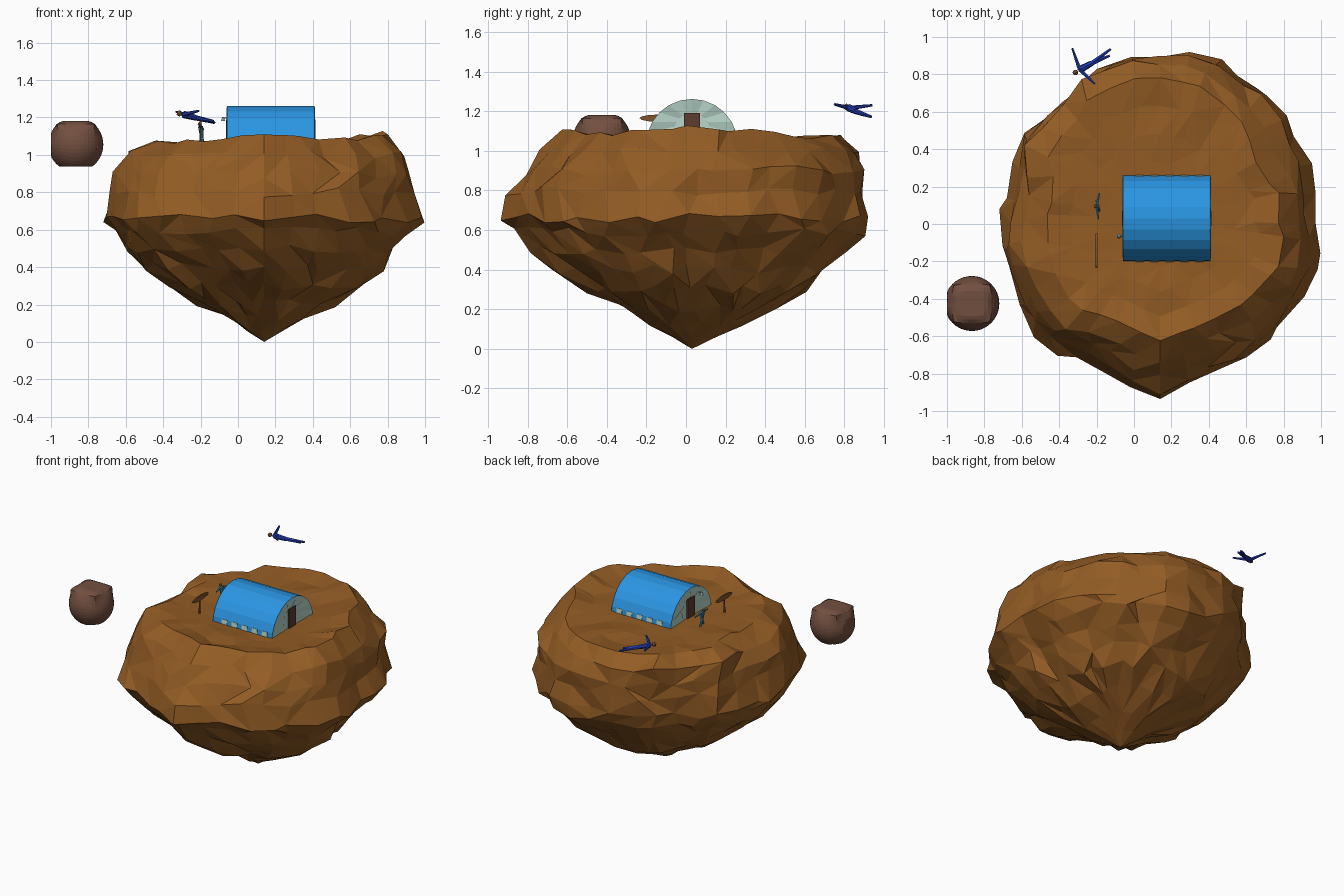
import bpy, bmesh, math, random
from mathutils import Vector, noise, Matrix

if "Cube" in bpy.data.objects:
    bpy.data.objects.remove(bpy.data.objects["Cube"])

random.seed(4)


def mat(name, *c):
    m = bpy.data.materials.new(name)
    m.diffuse_color = (*c, 1)
    m.use_nodes = True
    m.node_tree.nodes["Principled BSDF"].inputs["Base Color"].default_value = m.diffuse_color
    return m


ROCK = mat("rock brown", .29, .107, .018)
ROOF = mat("roof blue", .024, .305, .77)
WALL = mat("pale wall", .47, .66, .58)
MOON = mat("boulder brown", .17, .078, .05)
DOOR = mat("door brown", .11, .045, .028)
WOOD = mat("sign wood", .22, .09, .025)
SUIT = mat("flyer blue", .015, .045, .42)
TEAL = mat("walker teal", .045, .25, .43)
SKIN = mat("skin", .3, .14, .07)


def finish(name, bm, m):
    bmesh.ops.recalc_face_normals(bm, faces=bm.faces)
    me = bpy.data.meshes.new(name)
    bm.to_mesh(me)
    bm.free()
    me.materials.append(m)
    ob = bpy.data.objects.new(name, me)
    bpy.context.collection.objects.link(ob)
    return ob


def limb(bm, a, b, r1, r2, n=6):
    a, b = Vector(a), Vector(b)
    d = b - a
    M = Matrix.Translation((a + b) / 2) @ d.to_track_quat('Z', 'Y').to_matrix().to_4x4()
    bmesh.ops.create_cone(bm, cap_ends=True, segments=n, radius1=r1, radius2=r2, depth=d.length, matrix=M)


def box(bm, c, s, rot=None):
    M = Matrix.Translation(c) @ (rot or Matrix()) @ Matrix.Diagonal((*s, 1))
    bmesh.ops.create_cube(bm, size=1, matrix=M)


# --- floating rock: plan outline by angle, side profile by direction ---
CX, CY = .14, .03
plan = [.83, .85, .83, .89, .86, .90, .86, .87, .85, .80, .87, .82,
        .84, .85, .88, .91, .85, .88, .97, .89, .88, .89, .89, .89]
# z, reach to right, back, left, front
prof = [(.06, .1, .13, .1, .11), (.13, .22, .25, .2, .24), (.21, .39, .42, .38, .37),
        (.3, .54, .58, .54, .56), (.4, .64, .67, .66, .70), (.5, .69, .77, .75, .82),
        (.59, .77, .87, .81, .92), (.66, .86, .87, .86, .97), (.8, .81, .86, .85, .945),
        (.9, .81, .87, .82, .86), (1.0, .77, .84, .74, .76), (1.068, .67, .76, .60, .65)]
TOPS = [.86, .87, .86, .97]
N = 36


def plan_r(a):
    t = a / (2 * math.pi) * 24
    i = int(t)
    return plan[i % 24] * (1 - t + i) + plan[(i + 1) % 24] * (t - i)


def rock_ring(bm, row):
    out = []
    for k in range(N):
        a = 2 * math.pi * k / N
        c, s = math.cos(a), math.sin(a)
        fx = row[1] / TOPS[0] if c > 0 else row[3] / TOPS[2]
        fy = row[2] / TOPS[1] if s > 0 else row[4] / TOPS[3]
        r = plan_r(a) * (fx * c * c + fy * s * s)
        z = row[0]
        if z > .95:     # shoulder: tighter at back right, fuller on the left corners
            r *= 1 + (-.08 if c > 0 and s > 0 else .055 if c < 0 else 0) * abs(2 * c * s)
        if z > 1.05:
            z += .055 * max(0, c) ** 4 + .035 * max(0, -s) ** 6 + random.uniform(-.014, .012)
        else:
            z += random.uniform(-.025, .025) * min(1, z / .2)
        nz = noise.noise(Vector((c * 2.6, s * 2.6, z * 4)))
        r *= .995 + .05 * nz + random.uniform(-.02, .018)
        a += random.uniform(-.06, .06) * (abs(s) < .97)
        out.append(bm.verts.new((min(1, CX + r * math.cos(a)), max(-.943, CY + r * math.sin(a)), z)))
    return out


bm = bmesh.new()
rings = [rock_ring(bm, row) for row in prof]
for f in (.8, .6, .4, .2):     # plateau
    ring = []
    for v in rings[len(prof) - 1]:
        x, y = CX + (v.co.x - CX) * f, CY + (v.co.y - CY) * f
        bump = .02 * noise.noise(Vector((x * 5, y * 5, 3)))
        ring.append(bm.verts.new((x, y, 1.055 + bump * (f > .5) + (v.co.z - 1.055) * max(0, f - .5))))
    rings.append(ring)
tip = bm.verts.new((CX, CY, 0))
mid = bm.verts.new((CX, CY, 1.05))
for lo, hi in zip(rings, rings[1:]):
    for k in range(N):
        j = (k + 1) % N
        if random.random() < .5:
            bm.faces.new((lo[k], lo[j], hi[j]))
            bm.faces.new((lo[k], hi[j], hi[k]))
        else:
            bm.faces.new((lo[k], lo[j], hi[k]))
            bm.faces.new((lo[j], hi[j], hi[k]))
for k in range(N):
    j = (k + 1) % N
    bm.faces.new((tip, rings[0][j], rings[0][k]))
    bm.faces.new((mid, rings[-1][k], rings[-1][j]))
# fuse slivers into larger facets
bmesh.ops.remove_doubles(bm, verts=[v for v in bm.verts if v is not tip], dist=.05)
finish("floating_rock", bm, ROCK)

# --- drifting boulder: cube-sphere with flattened sides and raised top corners ---
bm = bmesh.new()
bmesh.ops.create_cube(bm, size=2)
bmesh.ops.subdivide_edges(bm, edges=bm.edges, cuts=9, use_grid_fill=True)
for v in bm.verts:
    c = v.co.copy()
    p = Vector([math.tan(t * math.pi / 4) for t in c]).normalized() * .147
    w = abs(c.x * c.y) ** 1.5 * max(c.z, 0) ** 3
    p += Vector((math.copysign(.012, c.x), math.copysign(.012, c.y), .024)) * w
    p.z = min(max(p.z, -.118), .126)
    p.x = max(p.x, -.133)
    v.co = p + Vector((-.867, -.425, 1.055))
finish("drifting_boulder", bm, MOON)

# --- hut ---
X0, X1, HY, HZ, R, S = -.06, .41, .03, 1.03, .232, 12


def arc(x, r, zc=HZ):
    return [(x, HY + r * math.cos(math.pi * i / S), zc + r * math.sin(math.pi * i / S)) for i in range(S + 1)]


def strip(bm, a, b):
    for i in range(S):
        bm.faces.new((a[i], a[i + 1], b[i + 1], b[i]))


bm = bmesh.new()
loops = [[bm.verts.new(p) for p in arc(x, r)] for x, r in ((X0, R), (X1, R), (X1, R - .008), (X0, R - .008))]
for i in range(4):
    strip(bm, loops[i], loops[(i + 1) % 4])
finish("hut_roof", bm, ROOF)

for name, x, d in (("left", X0, -1), ("right", X1, 1)):
    # fan-shaped end wall around a small porch arch
    bm = bmesh.new()
    outer = [bm.verts.new(p) for p in arc(x + d * .002, R)]
    inner = [bm.verts.new((p[0] - d * .012 * (i % 2), p[1], p[2])) for i, p in enumerate(arc(x - d * .004, .09, 1.1))]
    strip(bm, outer, inner)
    foot = [bm.verts.new((x - d * .004, HY + s * .09, HZ)) for s in (-1, 1)]
    bm.faces.new(inner + foot)
    bm.faces.new((outer[0], inner[0], foot[1]))
    bm.faces.new((outer[-1], inner[-1], foot[0]))
    finish(name + "_end_wall", bm, WALL)
    bm = bmesh.new()
    box(bm, (x - d * .001, HY, 1.11), (.009, .08, .16))
    finish(name + "_door", bm, DOOR)

# window rows along both sides
bm = bmesh.new()
for s in (-1, 1):
    for i in range(5):
        box(bm, (.03 + i * .08, HY + s * (R - .005), 1.073), (.042, .006, .032),
            Matrix.Rotation(s * math.radians(8), 4, 'X'))
finish("side_windows", bm, WALL)

# lamp beside the left door
bm = bmesh.new()
limb(bm, (-.05, -.065, 1.195), (-.085, -.065, 1.2), .003, .003)
limb(bm, (-.08, -.065, 1.2), (-.08, -.065, 1.18), .006, .014)
finish("door_lamp", bm, WALL)

# --- sign: oval plank on a post ---
bm = bmesh.new()
limb(bm, (-.2, -.15, 1.04), (-.2, -.15, 1.16), .006, .005)
ends = [[bm.verts.new((x, -.143 + .092 * math.cos(a), 1.165 + .018 * math.sin(a)))
         for a in [2 * math.pi * k / 12 for k in range(12)]] for x in (-.205, -.196)]
for e in ends:
    bm.faces.new(e)
for k in range(12):
    j = (k + 1) % 12
    bm.faces.new((ends[0][k], ends[0][j], ends[1][j], ends[1][k]))
finish("sign", bm, WOOD)


def figure(name, m, head, neck, hips, hands, feet, w):
    bm = bmesh.new()
    limb(bm, neck, hips, w, w * .75, 8)
    for h in hands:
        limb(bm, neck, h, w * .6, w * .3)
    for f in feet:
        limb(bm, hips, f, w * .7, w * .35)
    finish(name + "_body", bm, m)
    bm = bmesh.new()
    bmesh.ops.create_icosphere(bm, subdivisions=1, radius=w * .85, matrix=Matrix.Translation(head))
    finish(name + "_head", bm, SKIN)


# --- flying and standing figures ---
figure("flyer", SUIT, (-.313, .81, 1.222), (-.29, .825, 1.216), (-.225, .86, 1.198),
       [(-.33, .94, 1.23), (-.21, .75, 1.235)], [(-.125, .935, 1.172), (-.13, .90, 1.18)], .02)
figure("walker", TEAL, (-.205, .095, 1.165), (-.2, .095, 1.152), (-.195, .095, 1.11),
       [(-.185, .165, 1.135), (-.19, .025, 1.145)], [(-.2, .125, 1.052), (-.185, .07, 1.052)], .014)
